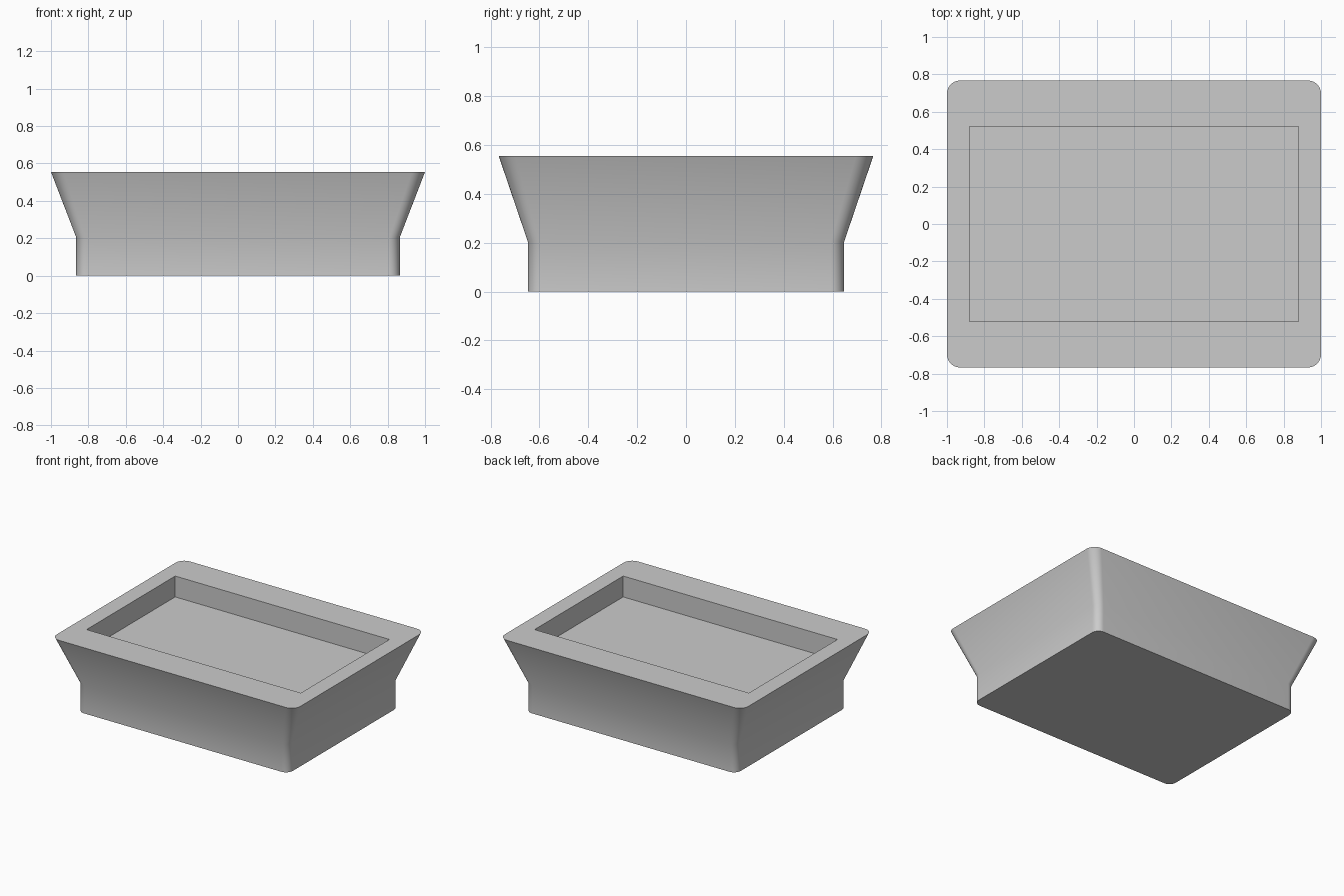
import bpy, bmesh, math

default = bpy.data.objects.get("Cube")
if default:
    bpy.data.objects.remove(default, do_unlink=True)

CORNER_STEPS = 8

# Half width, half depth, corner radius and height of each ring,
# from the base up the outside, over the rim and down into the recess
RINGS = [
    (0.865, 0.648, 0.055, 0.0),
    (0.865, 0.648, 0.055, 0.205),
    (1.0, 0.767, 0.07, 0.555),
    (0.88, 0.52, 0.0, 0.555),
    (0.88, 0.52, 0.0, 0.40),
]


def rounded_ring(bm, hx, hy, r, z):
    """Counter-clockwise rounded rectangle; zero radius stacks corner points."""
    verts = []
    for i, (sx, sy) in enumerate([(1, 1), (-1, 1), (-1, -1), (1, -1)]):
        for k in range(CORNER_STEPS + 1):
            a = math.pi / 2 * (i + k / CORNER_STEPS)
            verts.append(bm.verts.new((sx * (hx - r) + r * math.cos(a),
                                       sy * (hy - r) + r * math.sin(a), z)))
    return verts


# Flared tray body with rim and recess
bm = bmesh.new()
rings = [rounded_ring(bm, *ring) for ring in RINGS]
for low, high in zip(rings, rings[1:]):
    for i in range(len(low)):
        j = (i + 1) % len(low)
        bm.faces.new((low[i], low[j], high[j], high[i]))
bm.faces.new(rings[0][::-1])

# Merge the stacked recess corners, then close the recess floor
bmesh.ops.remove_doubles(bm, verts=bm.verts, dist=0.0001)
bmesh.ops.holes_fill(bm, edges=[e for e in bm.edges if e.is_boundary], sides=0)
bmesh.ops.recalc_face_normals(bm, faces=bm.faces)

mesh = bpy.data.meshes.new("flared_tray")
bm.to_mesh(mesh)
bm.free()
tray = bpy.data.objects.new("flared_tray", mesh)
bpy.context.collection.objects.link(tray)

# Single grey material
grey = bpy.data.materials.new("plain_grey")
grey.use_nodes = True
colour = (0.6, 0.6, 0.6, 1)
grey.diffuse_color = colour
grey.node_tree.nodes["Principled BSDF"].inputs["Base Color"].default_value = colour
mesh.materials.append(grey)

# Smooth sides and corners, sharp rim and base
bpy.ops.object.select_all(action="DESELECT")
tray.select_set(True)
bpy.context.view_layer.objects.active = tray
bpy.ops.object.shade_smooth_by_angle(angle=math.radians(30))
